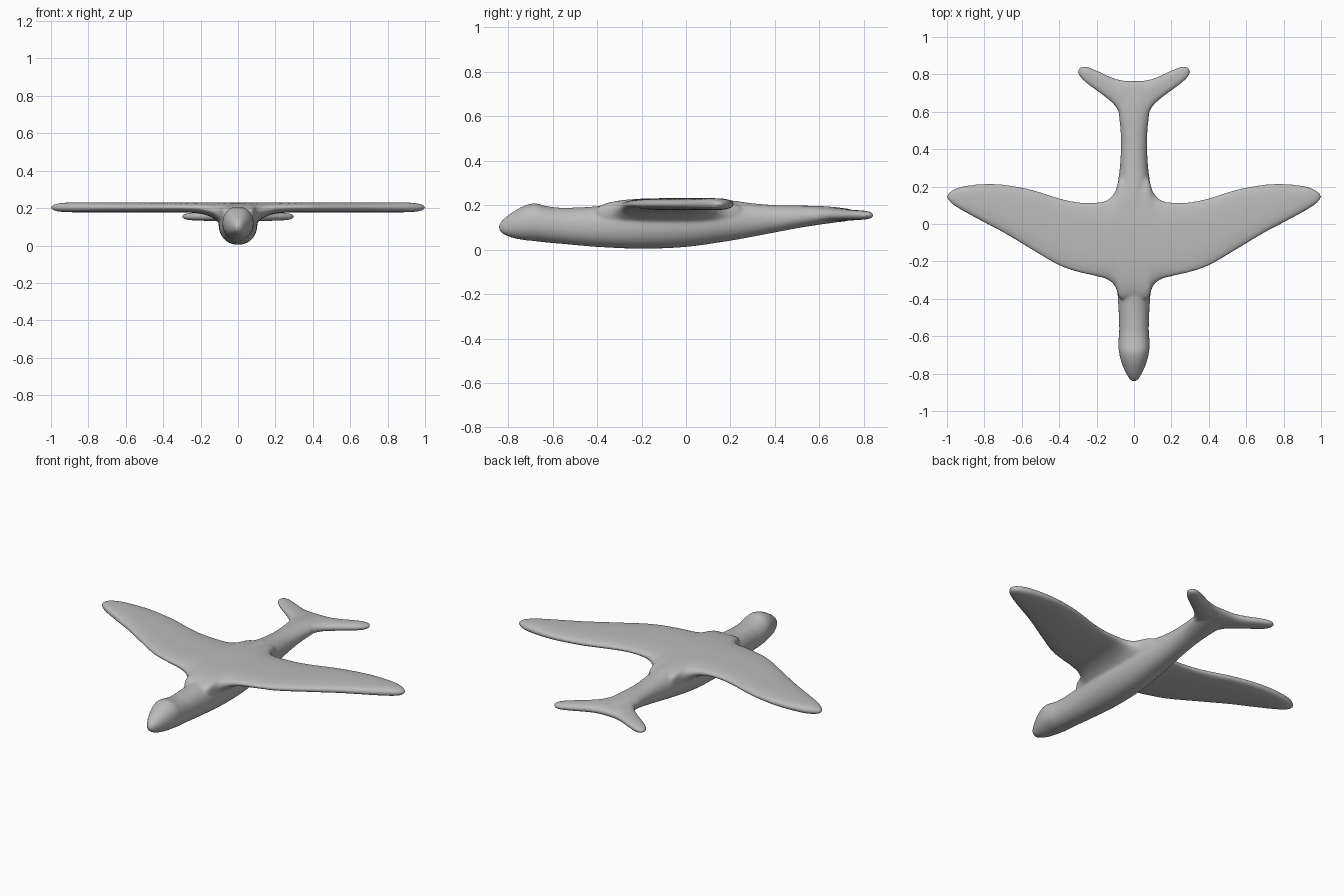
import bpy, bmesh, math

if "Cube" in bpy.data.objects:
    bpy.data.objects.remove(bpy.data.objects["Cube"])

grey = bpy.data.materials.new("plain_grey")
grey.diffuse_color = (0.5, 0.5, 0.5, 1)
grey.use_nodes = True
grey.node_tree.nodes["Principled BSDF"].inputs["Base Color"].default_value = grey.diffuse_color


def smooth_rows(rows, steps=6):
    """Hermite interpolation of table rows, first column is the position."""
    def slope(i, c):
        a, b = rows[max(i - 1, 0)], rows[min(i + 1, len(rows) - 1)]
        return (b[c] - a[c]) / (b[0] - a[0])
    out = []
    for i in range(len(rows) - 1):
        a, b = rows[i], rows[i + 1]
        h = b[0] - a[0]
        for k in range(steps):
            t = k / steps
            row = [a[0] + h * t]
            for c in range(1, len(a)):
                row.append((2*t**3 - 3*t*t + 1) * a[c] + (t**3 - 2*t*t + t) * h * slope(i, c)
                           + (3*t*t - 2*t**3) * b[c] + (t**3 - t*t) * h * slope(i + 1, c))
            out.append(row)
    return out + [list(rows[-1])]


def loft(bm, rows, place, power, n=48):
    """Skin superellipse rings; row = position, low/high of u, low/high of z."""
    rings = []
    for s, u0, u1, z0, z1 in rows:
        ring = []
        for i in range(n):
            a = 2 * math.pi * (i + 0.5) / n
            c, d = math.cos(a), math.sin(a)
            u = math.copysign(abs(c) ** (2 / power), c)
            w = math.copysign(abs(d) ** (2 / power), d)
            ring.append(bm.verts.new(place(s, (u0 + u1) / 2 + u * (u1 - u0) / 2,
                                           (z0 + z1) / 2 + w * (z1 - z0) / 2)))
        rings.append(ring)
    for p, q in zip(rings, rings[1:]):
        for i in range(n):
            j = (i + 1) % n
            bm.faces.new((p[i], p[j], q[j], q[i]))
    bm.faces.new(rings[0][::-1])
    bm.faces.new(rings[-1])


def mirrored(half):
    rows = smooth_rows([[-r[0]] + list(r[1:]) for r in half[:0:-1]] + [list(r) for r in half])
    return rows


bm = bmesh.new()

# fuselage: y, half width, bottom, top
body = [(-.842, .004, .098, .106), (-.835, .018, .08, .121), (-.815, .033, .066, .142),
        (-.78, .051, .053, .168), (-.73, .07, .043, .196), (-.68, .081, .038, .208),
        (-.63, .083, .032, .196), (-.56, .079, .026, .188), (-.4, .086, .012, .195),
        (-.2, .102, .004, .224), (0, .102, .012, .23), (.2, .088, .04, .221),
        (.3, .076, .058, .208), (.4, .07, .077, .2), (.5, .072, .096, .198),
        (.6, .082, .112, .196), (.68, .08, .123, .19), (.73, .06, .13, .18),
        (.755, .03, .142, .168)]
rows = smooth_rows([(y, -w, w, b, t) for y, w, b, t in body])
loft(bm, rows, lambda s, u, z: (u, s, z), 2.15)

# main wing: x, front edge, back edge, bottom, top
wing = [(0, -.40, .26, .10, .231), (.075, -.40, .25, .10, .231), (.1, -.335, .175, .122, .231),
        (.14, -.298, .13, .150, .231), (.2, -.28, .115, .17, .231), (.3, -.257, .117, .177, .231),
        (.4, -.222, .138, .177, .231), (.55, -.135, .184, .177, .231), (.7, -.045, .211, .177, .231),
        (.8, .008, .214, .177, .231), (.9, .062, .204, .178, .23), (.95, .092, .19, .181, .226),
        (.98, .114, .174, .186, .22), (.995, .133, .16, .193, .212), (1.001, .145, .149, .2, .205)]
loft(bm, mirrored(wing), lambda s, u, z: (s, u, z), 2.6)

# tail fins, same table layout
tail = [(0, .57, .764, .128, .188), (.06, .565, .768, .128, .186), (.1, .63, .777, .13, .182),
        (.15, .676, .797, .131, .179), (.2, .713, .821, .133, .177), (.25, .75, .84, .135, .174),
        (.28, .777, .841, .139, .17), (.295, .798, .83, .146, .163), (.301, .811, .817, .152, .157)]
loft(bm, mirrored(tail), lambda s, u, z: (s, u, z), 2.4)

bmesh.ops.recalc_face_normals(bm, faces=bm.faces)
me = bpy.data.meshes.new("glider_body")
bm.to_mesh(me)
bm.free()
me.materials.append(grey)
ob = bpy.data.objects.new("glider_body", me)
bpy.context.collection.objects.link(ob)

# fuse the parts into one skin and soften the joints
fuse = ob.modifiers.new("fuse", 'REMESH')
fuse.mode = 'VOXEL'
fuse.voxel_size = 0.007
fuse.use_smooth_shade = True
soft = ob.modifiers.new("soften", 'SMOOTH')
soft.factor = 0.5
soft.iterations = 8
